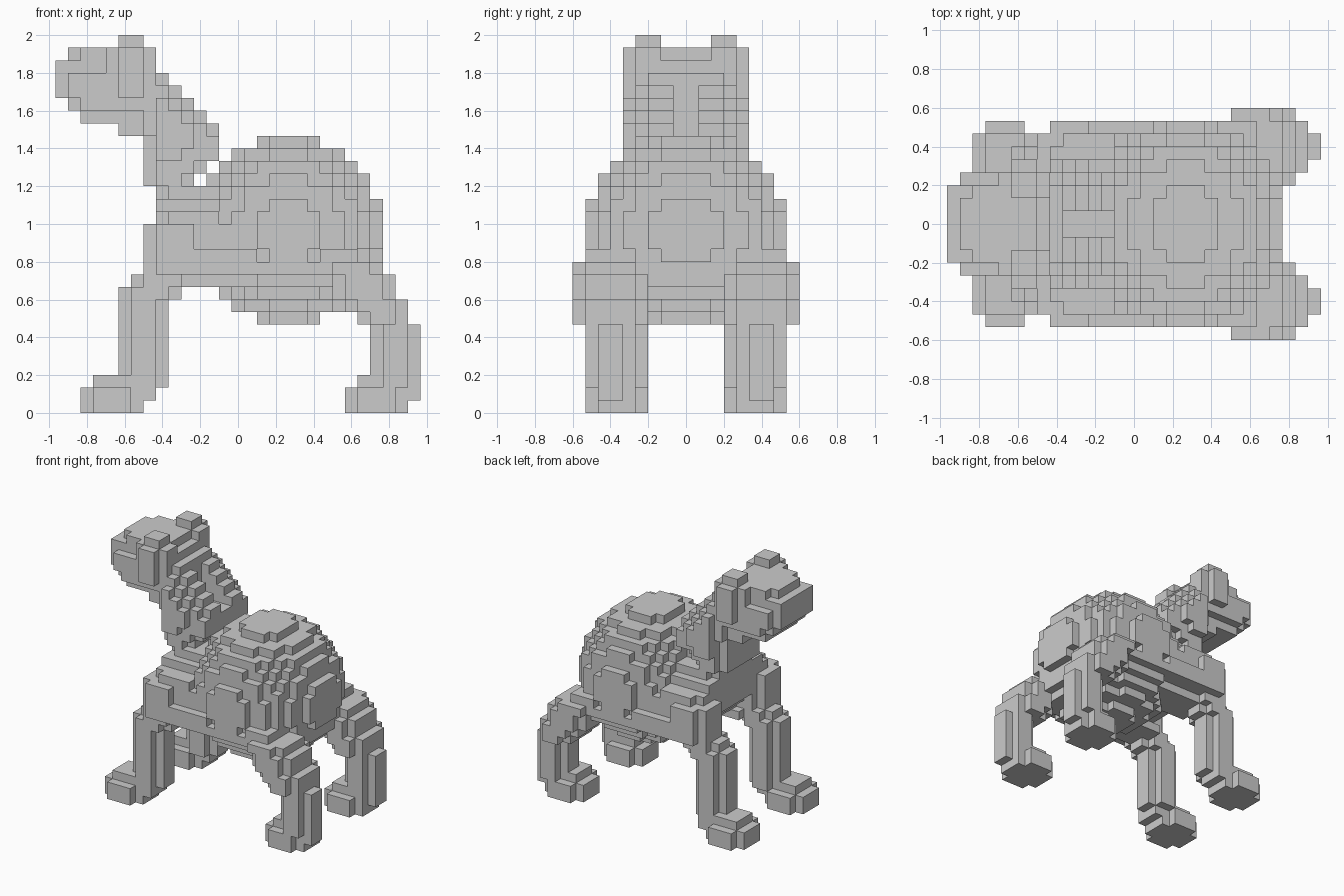
import bpy, bmesh
from mathutils import Vector

cube = bpy.data.objects.get("Cube")
if cube:
    bpy.data.objects.remove(cube, do_unlink=True)

CELL = 1 / 15
cells = {}  # (x, y, z) block -> part name; y counts outwards from the middle plane


def block(part, x0, x1, h0, h1, z0, z1):
    """Fill a box of blocks on both sides of the middle plane."""
    for x in range(x0, x1):
        for z in range(z0, z1):
            for h in range(h0, h1):
                for y in (h, -1 - h):
                    cells.setdefault((x, y, z), part)


def disc(part, x0, x1, h0, h1, z0, z1):
    """Fill an upright slab with its four corners cut off."""
    block(part, x0, x1, h0 + 1, h1 - 1, z0, z1)
    block(part, x0 + 1, x1 - 1, h0, h1, z0, z1)


def ellipsoid(part, cx, cz, rx, ry, rz):
    for x in range(int(cx - rx), int(cx + rx) + 1):
        for y in range(-ry, ry):
            for z in range(int(cz - rz), int(cz + rz) + 1):
                d = ((x + .5 - cx) / rx) ** 2 + ((y + .5) / ry) ** 2 + ((z + .5 - cz) / rz) ** 2
                if d <= 1:
                    cells.setdefault((x, y, z), part)


# Round hump
ellipsoid("hump", 18.5, 14.5, 7.5, 8, 7.5)

# Chest and flanks
block("chest", 8, 16, 4, 8, 11, 13)
block("chest", 8, 11, 4, 8, 13, 15)
block("chest", 9, 14, 0, 7, 12, 15)
block("chest", 10, 14, 0, 7, 11, 12)
block("chest", 8, 9, 0, 4, 13, 15)
block("chest", 9, 20, 2, 6, 10, 11)
block("chest", 9, 13, 0, 7, 15, 16)
block("chest", 8, 9, 0, 6, 15, 16)
block("chest", 8, 13, 0, 5, 16, 17)
block("chest", 9, 12, 0, 4, 17, 18)
block("chest", 14, 25, 0, 8, 11, 12)
block("chest", 16, 25, 0, 7, 10, 11)
block("chest", 21, 24, 0, 8, 12, 13)

# Shoulders stand forward of the chest on both sides
disc("shoulders", 7, 12, 3, 8, 11, 15)
disc("shoulders", 6, 11, 3, 7, 10, 11)
disc("shoulders", 5, 10, 3, 7, 9, 10)

# Neck: rows from bottom to top as (bottom, front, back)
for z, front, back in (
        (15, 8, 11), (16, 8, 11), (17, 8, 11), (18, 7, 11), (19, 7, 12), (20, 7, 13),
        (21, 7, 13), (22, 6, 13), (23, 6, 12), (24, 6, 11), (25, 6, 10), (26, 6, 9)):
    # The nape has a groove between two ridges
    inner = 1 if z > 21 else 0
    block("neck", front, min(back, 9), 0, 3, z, z + 1)
    block("neck", 9, back, inner, 3, z, z + 1)
    block("neck", front + 1, back if z in (20, 21) else back - 1, 3, 4, z, z + 1)
    if 19 < z < 25:
        block("neck", 8, min(back - 2, z - 10), 4, 5, z, z + 1)

# Head with muzzle
block("head", 0, 1, 0, 3, 25, 28)
block("head", 1, 4, 0, 4, 25, 27)
block("head", 2, 4, 0, 4, 24, 25)
block("head", 1, 7, 0, 3, 24, 28)
block("head", 1, 2, 0, 2, 28, 29)
block("head", 2, 4, 0, 3, 28, 29)
block("head", 4, 8, 0, 4, 24, 28)
block("head", 4, 7, 0, 4, 28, 29)
block("head", 2, 8, 0, 3, 23, 24)
block("head", 5, 8, 0, 3, 22, 23)

# Ears
block("ears", 5, 7, 4, 5, 25, 29)
block("ears", 7, 8, 2, 4, 28, 29)
block("ears", 5, 7, 2, 4, 29, 30)

# Front legs and feet
disc("front_legs", 5, 9, 3, 7, 2, 10)
disc("front_feet", 2, 7, 3, 8, 0, 2)
block("front_feet", 5, 8, 4, 7, 1, 2)
block("front_feet", 3, 6, 4, 7, 2, 3)

# Thighs slope backwards as they go down
for z, front, back in ((7, 24, 28), (8, 23, 28), (9, 22, 27), (10, 22, 27), (11, 21, 26)):
    disc("thighs", front, back, 3, 9, z, z + 1)

# Hind legs and feet
disc("hind_legs", 25, 29, 4, 8, 2, 7)
block("hind_legs", 28, 29, 5, 7, 1, 2)
disc("hind_feet", 23, 28, 3, 8, 0, 2)
block("hind_feet", 24, 26, 4, 7, 2, 3)

grey = bpy.data.materials.new("plain_grey")
grey.use_nodes = True
colour = (0.6, 0.6, 0.6, 1)
grey.diffuse_color = colour
grey.node_tree.nodes["Principled BSDF"].inputs["Base Color"].default_value = colour


def make_part(part):
    """Skin the exposed sides of a part's blocks and merge flat regions."""
    bm = bmesh.new()
    for cell, owner in cells.items():
        if owner != part:
            continue
        for axis in range(3):
            for side in (0, 1):
                step = [0, 0, 0]
                step[axis] = 2 * side - 1
                if tuple(c + s for c, s in zip(cell, step)) in cells:
                    continue
                corners = []
                for a, b in ((0, 0), (1, 0), (1, 1), (0, 1)):
                    p = Vector(cell)
                    p[axis] += side
                    p[(axis + 1) % 3] += a
                    p[(axis + 2) % 3] += b
                    p.x -= 14.5
                    corners.append(bm.verts.new(p * CELL))
                bm.faces.new(corners if side else corners[::-1])
    bmesh.ops.remove_doubles(bm, verts=bm.verts[:], dist=CELL / 20)
    bmesh.ops.dissolve_limit(bm, angle_limit=0.02, verts=bm.verts[:], edges=bm.edges[:])
    mesh = bpy.data.meshes.new(part)
    bm.to_mesh(mesh)
    bm.free()
    mesh.materials.append(grey)
    bpy.context.collection.objects.link(bpy.data.objects.new(part, mesh))


for name in sorted(set(cells.values())):
    make_part(name)
